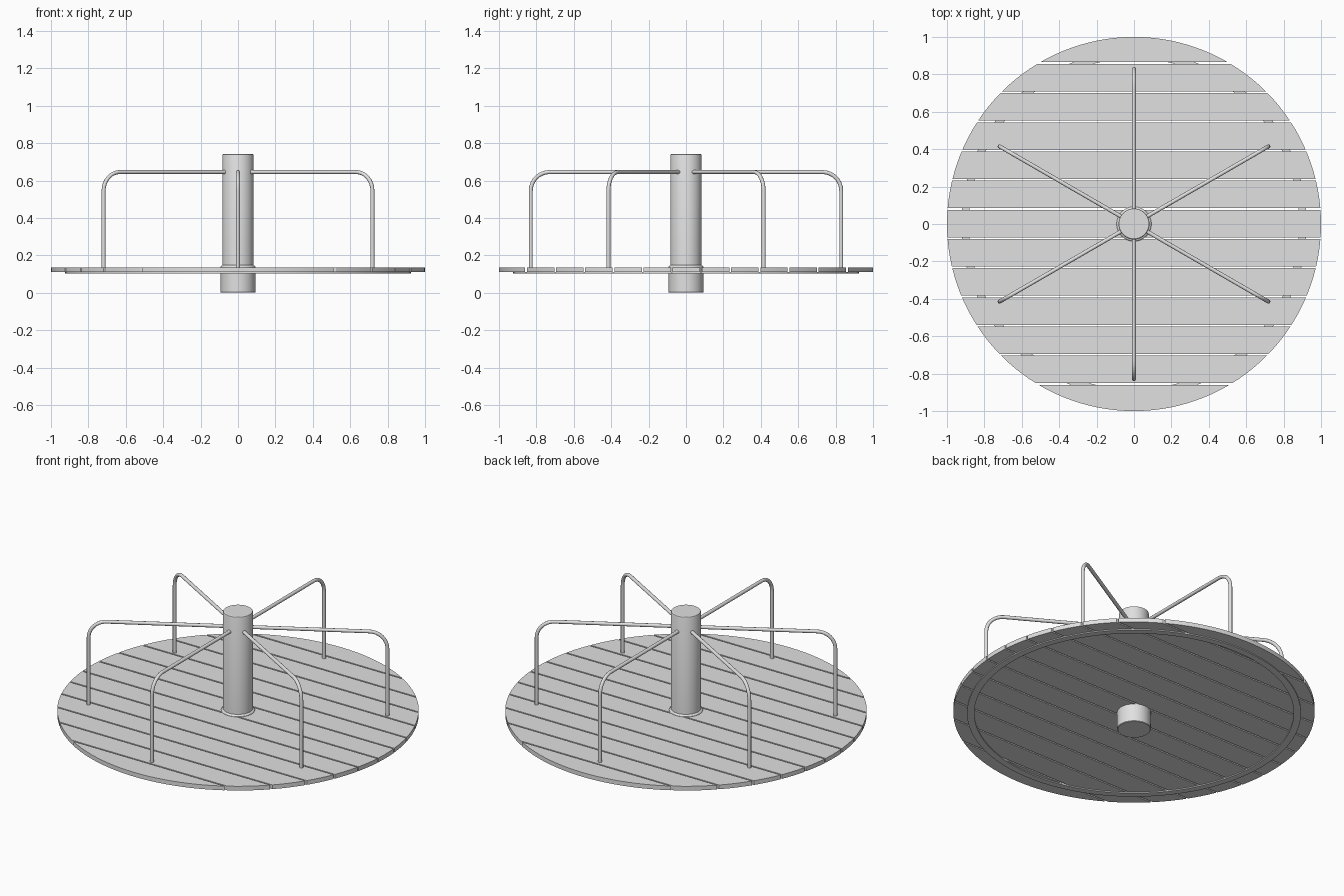
import bpy, bmesh, math
from mathutils import Vector

cube = bpy.data.objects.get("Cube")
if cube:
    bpy.data.objects.remove(cube, do_unlink=True)

grey = bpy.data.materials.new("plain grey")
grey.use_nodes = True
GREY = (0.75, 0.75, 0.75, 1)
grey.diffuse_color = GREY
grey.node_tree.nodes["Principled BSDF"].inputs["Base Color"].default_value = GREY


def finish(name, bm, angle=30):
    bmesh.ops.recalc_face_normals(bm, faces=bm.faces)
    mesh = bpy.data.meshes.new(name)
    bm.to_mesh(mesh)
    bm.free()
    mesh.materials.append(grey)
    obj = bpy.data.objects.new(name, mesh)
    bpy.context.collection.objects.link(obj)
    bpy.ops.object.select_all(action='DESELECT')
    obj.select_set(True)
    bpy.context.view_layer.objects.active = obj
    bpy.ops.object.shade_smooth_by_angle(angle=math.radians(angle))
    return obj


def lathe(name, profile, closed=False, steps=48):
    """Spin (radius, height) points around z."""
    bm = bmesh.new()
    verts = [bm.verts.new((r, 0, z)) for r, z in profile]
    edges = [bm.edges.new(p) for p in zip(verts, verts[1:])]
    if closed:
        edges.append(bm.edges.new((verts[-1], verts[0])))
    bmesh.ops.spin(bm, geom=verts + edges, cent=(0, 0, 0), axis=(0, 0, 1),
                   angle=2 * math.pi, steps=steps)
    bmesh.ops.remove_doubles(bm, verts=bm.verts, dist=1e-5)
    return finish(name, bm)


# Central post and the wider bearing it stands in
lathe("centre_post", [(0, 0.05), (0.083, 0.05), (0.083, 0.734), (0.081, 0.740),
                      (0.076, 0.743), (0, 0.743)])
lathe("post_base", [(0, 0), (0.090, 0), (0.093, 0.003), (0.093, 0.138),
                    (0.090, 0.143), (0.083, 0.147), (0, 0.147)])

# Support ring under the deck
lathe("deck_ring", [(0.884, 0.104), (0.924, 0.104), (0.924, 0.112), (0.884, 0.112)],
      closed=True, steps=96)

# Round deck sawn from parallel planks
PITCH, GAP, SHIFT = 0.156, 0.009, 0.0025
DECK_LOW, DECK_TOP = 0.110, 0.136


def plank(index):
    low = max(-1.0, (index - 0.5) * PITCH + GAP / 2 + SHIFT)
    high = min(1.0, (index + 0.5) * PITCH - GAP / 2 + SHIFT)
    a, b = math.asin(low), math.asin(high)
    count = max(2, math.ceil((b - a) / math.radians(3)))
    angles = [a + (b - a) * i / count for i in range(count + 1)]
    outline = [(math.cos(t), math.sin(t)) for t in angles]
    outline += [(-x, y) for x, y in reversed(outline)]
    bm = bmesh.new()
    face = bm.faces.new([bm.verts.new((x, y, DECK_LOW)) for x, y in outline])
    bmesh.ops.remove_doubles(bm, verts=bm.verts, dist=1e-4)
    top = bmesh.ops.extrude_face_region(bm, geom=bm.faces[:])
    bmesh.ops.translate(bm, vec=(0, 0, DECK_TOP - DECK_LOW),
                        verts=[v for v in top["geom"] if isinstance(v, bmesh.types.BMVert)])
    finish(f"deck_plank_{index + 7}", bm)


for i in range(-6, 7):
    plank(i)

# Six bent tube handrails from the post out and down to the deck
REACH, RAIL_Z, BEND, TUBE, SIDES = 0.83, 0.645, 0.10, 0.0105, 12


def handrail(number, turn):
    stations = [(0.065, RAIL_Z, 0)]
    for k in range(9):
        t = math.pi / 2 * k / 8
        stations.append((REACH - BEND + BEND * math.sin(t),
                         RAIL_Z - BEND + BEND * math.cos(t), t))
    stations.append((REACH, 0.125, math.pi / 2))
    out = Vector((math.cos(turn), math.sin(turn), 0))
    side = Vector((-out.y, out.x, 0))
    up = Vector((0, 0, 1))
    bm = bmesh.new()
    rings = []
    for r, z, t in stations:
        normal = out * math.sin(t) + up * math.cos(t)
        centre = out * r + up * z
        rings.append([bm.verts.new(centre + TUBE * (normal * math.cos(a) + side * math.sin(a)))
                      for a in (2 * math.pi * s / SIDES for s in range(SIDES))])
    for p, q in zip(rings, rings[1:]):
        for s in range(SIDES):
            n = (s + 1) % SIDES
            bm.faces.new((p[s], p[n], q[n], q[s]))
    bm.faces.new(rings[0])
    bm.faces.new(rings[-1])
    finish(f"handrail_{number}", bm, 40)


for i in range(6):
    handrail(i + 1, math.radians(30 + 60 * i))
